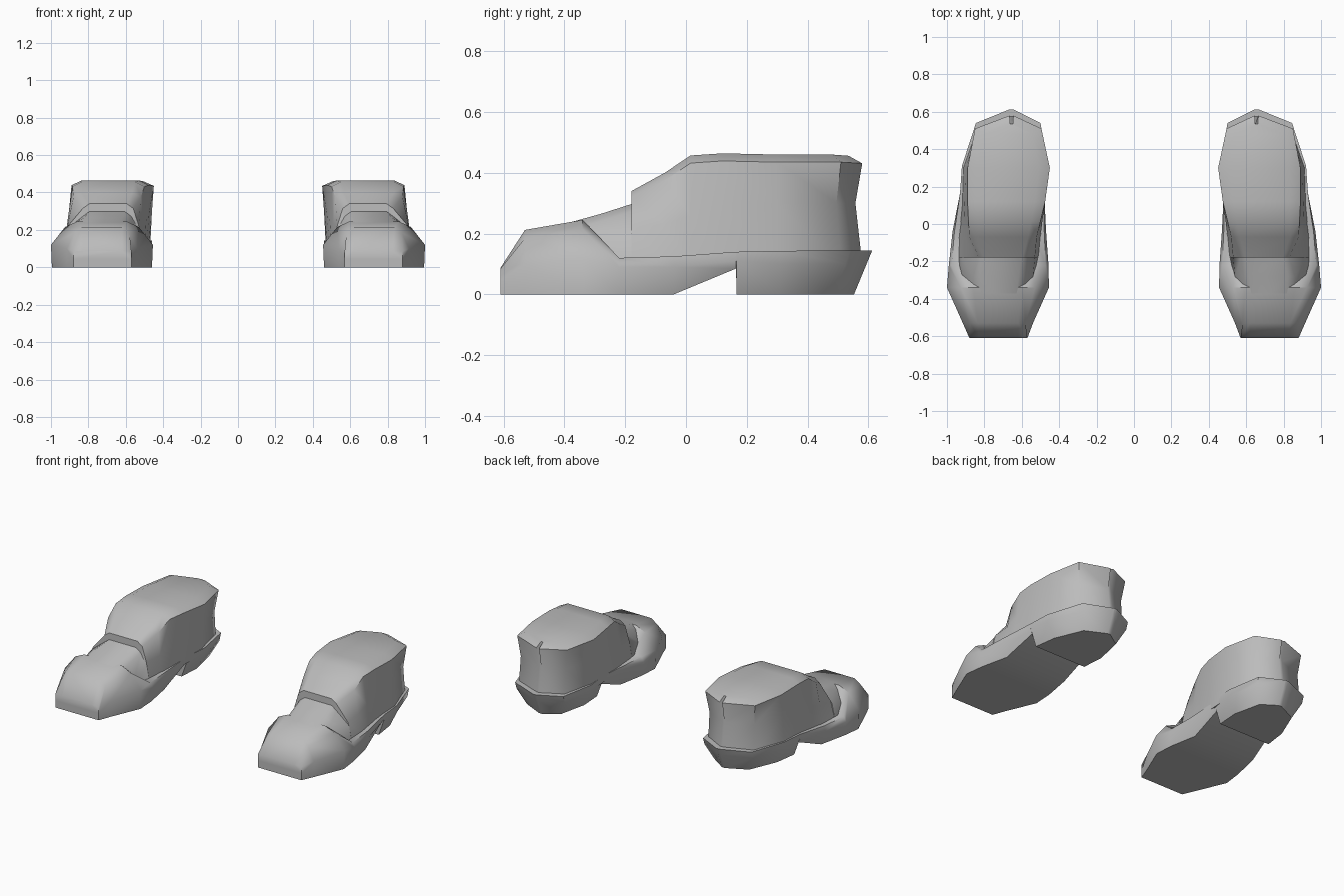
import bpy, bmesh, math

cube = bpy.data.objects.get("Cube")
if cube:
    bpy.data.objects.remove(cube, do_unlink=True)

grey = bpy.data.materials.new("plain grey")
grey.diffuse_color = (0.5, 0.5, 0.5, 1)
grey.use_nodes = True
grey.node_tree.nodes["Principled BSDF"].inputs["Base Color"].default_value = (0.5, 0.5, 0.5, 1)


def loft(name, rings, side):
    """Skin closed rings of points; side = 1 for the left boot, -1 for the right."""
    bm = bmesh.new()
    loops = [[bm.verts.new((side * x, y, z)) for x, y, z in ring] for ring in rings]
    n = len(loops[0])
    for a, b in zip(loops, loops[1:]):
        for i in range(n):
            j = (i + 1) % n
            bm.faces.new((a[i], a[j], b[j], b[i]))
    bm.faces.new(loops[0])
    bm.faces.new(loops[-1])
    bmesh.ops.remove_doubles(bm, verts=bm.verts, dist=0.0005)
    bmesh.ops.recalc_face_normals(bm, faces=bm.faces)
    mesh = bpy.data.meshes.new(name)
    bm.to_mesh(mesh)
    bm.free()
    mesh.materials.append(grey)
    obj = bpy.data.objects.new(name, mesh)
    bpy.context.collection.objects.link(obj)
    bpy.ops.object.select_all(action='DESELECT')
    obj.select_set(True)
    bpy.context.view_layer.objects.active = obj
    bpy.ops.object.shade_smooth_by_angle(angle=math.radians(52))


def ring(levels):
    """Levels from bottom to top, each (inner x, outer x, y, z), as one closed ring."""
    inner = [(a, y, z) for a, b, y, z in levels]
    outer = [(b, y, z) for a, b, y, z in levels]
    return inner + outer[::-1]


# Sole: y, inner x, outer x, bottom z, bottom inset, bottom y shift,
#       side z, rim inset, rim z, top inset, top z
SOLE = [
    (-0.61, 0.57, 0.88, 0.00, 0.00, 0.00, 0.045, 0.00, 0.085, 0.05, 0.088),
    (-0.53, 0.54, 0.915, 0.00, 0.00, 0.00, 0.10, 0.04, 0.185, 0.08, 0.212),
    (-0.34, 0.455, 1.00, 0.00, 0.005, 0.00, 0.12, 0.075, 0.215, 0.14, 0.245),
    (-0.22, 0.457, 0.99, 0.00, 0.01, 0.00, 0.09, 0.015, 0.12, 0.09, 0.12),
    (-0.04, 0.47, 0.97, 0.00, 0.03, 0.00, 0.09, 0.01, 0.125, 0.07, 0.125),
    (0.165, 0.48, 0.93, 0.085, 0.02, 0.00, 0.11, 0.00, 0.14, 0.05, 0.14),
    (0.166, 0.48, 0.93, 0.00, 0.04, 0.00, 0.11, 0.00, 0.14, 0.05, 0.14),
    (0.31, 0.46, 0.92, 0.00, 0.05, 0.00, 0.10, 0.00, 0.143, 0.05, 0.143),
    (0.54, 0.50, 0.845, 0.00, 0.05, -0.05, 0.10, 0.00, 0.145, 0.05, 0.145),
    (0.613, 0.645, 0.665, 0.00, 0.00, -0.06, 0.10, 0.00, 0.145, 0.005, 0.145),
]

# Upper: y, base inner/outer x, middle inner/outer x, middle z,
#        top inner/outer x, top z, top y shift
UPPER = [
    (-0.46, 0.58, 0.86, 0.59, 0.85, 0.16, 0.61, 0.84, 0.215, 0.0),
    (-0.28, 0.53, 0.93, 0.54, 0.92, 0.17, 0.58, 0.86, 0.265, 0.0),
    (-0.18, 0.51, 0.94, 0.53, 0.92, 0.20, 0.57, 0.83, 0.297, 0.0),
    (-0.179, 0.51, 0.94, 0.53, 0.91, 0.22, 0.56, 0.83, 0.34, 0.0),
    (-0.07, 0.50, 0.94, 0.51, 0.91, 0.23, 0.52, 0.88, 0.40, 0.0),
    (0.015, 0.49, 0.93, 0.49, 0.91, 0.26, 0.50, 0.885, 0.457, 0.0),
    (0.12, 0.48, 0.92, 0.475, 0.905, 0.29, 0.475, 0.89, 0.464, 0.0),
    (0.30, 0.47, 0.915, 0.46, 0.90, 0.30, 0.45, 0.89, 0.46, 0.0),
    (0.51, 0.515, 0.84, 0.515, 0.835, 0.30, 0.495, 0.85, 0.46, -0.03),
    (0.58, 0.645, 0.665, 0.645, 0.665, 0.30, 0.645, 0.665, 0.456, -0.045),
]


def sole_ring(y, a, b, zb, ib, sb, zm, ir, zr, it, zt):
    lift = sb * (1 - zm / 0.145)
    return ring([(a + ib, b - ib, y + sb, zb), (a, b, y + lift, zm),
                 (a + ir, b - ir, y, zr), (a + it, b - it, y, zt)])


def upper_ring(y, a0, b0, a1, b1, zm, a2, b2, zt, shift):
    inset = 0.13 * (b2 - a2)
    waist = 0.5 * shift
    return ring([(a0, b0, y, 0.10), (a1, b1, y + waist, zm),
                 (a2, b2, y, zt - 0.025), (a2 + inset, b2 - inset, y + shift, zt)])


# Both boots, mirrored across x = 0
for side, label in ((1, "left"), (-1, "right")):
    loft(label + "_boot_sole", [sole_ring(*s) for s in SOLE], side)
    loft(label + "_boot_upper", [upper_ring(*u) for u in UPPER], side)
